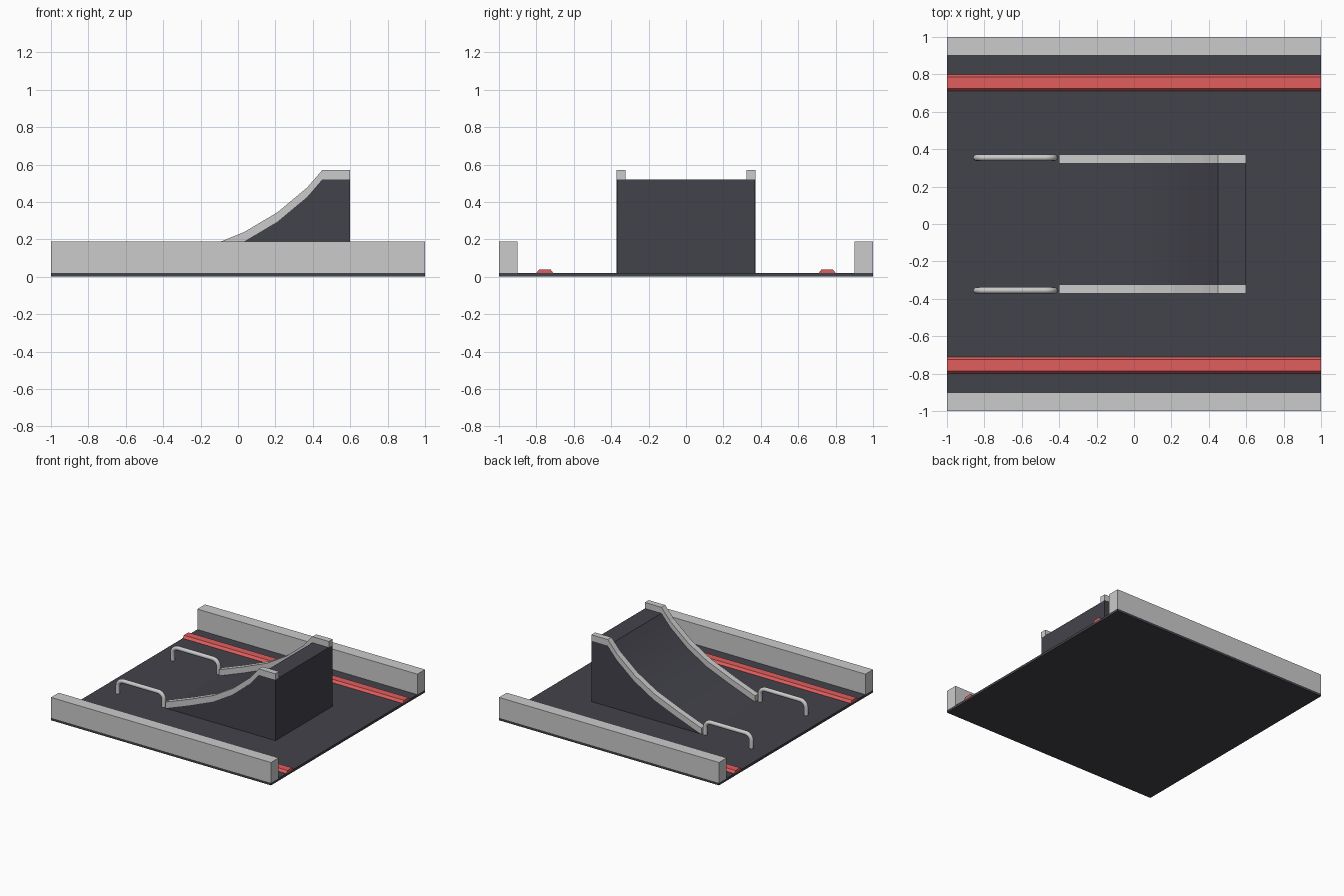
import bpy, math

if "Cube" in bpy.data.objects:
    bpy.data.objects.remove(bpy.data.objects["Cube"])


def material(name, color):
    m = bpy.data.materials.new(name)
    m.diffuse_color = color
    m.use_nodes = True
    m.node_tree.nodes["Principled BSDF"].inputs["Base Color"].default_value = m.diffuse_color
    return m


dark = material("dark_surface", (0.055, 0.055, 0.07, 1))
red = material("red_strip", (0.75, 0.11, 0.11, 1))


def extrude(name, profile, axis, a, b, mat=None, smooth=False):
    """Extrude a closed 2D profile along x (profile = y,z) or y (profile = x,z)."""
    n = len(profile)
    verts = [(d, p, z) if axis == "x" else (p, d, z) for d in (a, b) for p, z in profile]
    faces = [list(range(n)), list(range(n, 2 * n))]
    faces += [[i, (i + 1) % n, (i + 1) % n + n, i + n] for i in range(n)]
    me = bpy.data.meshes.new(name)
    me.from_pydata(verts, [], faces)
    ob = bpy.data.objects.new(name, me)
    bpy.context.collection.objects.link(ob)
    bpy.ops.object.select_all(action="DESELECT")
    ob.select_set(True)
    bpy.context.view_layer.objects.active = ob
    # consistent outward normals
    bpy.ops.object.mode_set(mode="EDIT")
    bpy.ops.mesh.select_all(action="SELECT")
    bpy.ops.mesh.normals_make_consistent(inside=False)
    bpy.ops.object.mode_set(mode="OBJECT")
    if mat:
        me.materials.append(mat)
    if smooth:
        bpy.ops.object.shade_smooth_by_angle(angle=math.radians(20))
    return ob


def handle(name, y):
    """Round tube bent into a low staple shape with rounded corners."""
    x0, x1, top, r = -0.843, -0.425, 0.13, 0.05
    pts = [(x0, 0.01)]
    for cx, start in ((x0 + r, 180), (x1 - r, 90)):
        for i in range(6):
            t = math.radians(start - 18 * i)
            pts.append((cx + r * math.cos(t), top - r + r * math.sin(t)))
    pts.append((x1, 0.01))
    cu = bpy.data.curves.new(name, "CURVE")
    cu.dimensions = "3D"
    cu.bevel_depth = 0.017
    cu.bevel_resolution = 4
    cu.use_fill_caps = True
    sp = cu.splines.new("POLY")
    sp.points.add(len(pts) - 1)
    for p, (x, z) in zip(sp.points, pts):
        p.co = (x, y, z, 1)
    ob = bpy.data.objects.new(name, cu)
    bpy.context.collection.objects.link(ob)
    bpy.ops.object.select_all(action="DESELECT")
    ob.select_set(True)
    bpy.context.view_layer.objects.active = ob
    bpy.ops.object.convert(target="MESH")
    bpy.ops.object.shade_smooth_by_angle(angle=math.radians(40))


# Floor slab
extrude("floor", [(-1, 0), (1, 0), (1, 0.02), (-1, 0.02)], "x", -1, 1, dark)

# Curved ramp with flat landing
slope = [(-0.4, 0.02), (-0.18, 0.102), (0.035, 0.19), (0.21, 0.294),
         (0.37, 0.427), (0.45, 0.52), (0.6, 0.52)]
extrude("ramp", slope + [(0.6, 0.015), (-0.4, 0.015)], "y", -0.37, 0.37, dark, True)

# Curb profile follows the ramp surface
curb = slope + [(x, z + 0.05) for x, z in reversed(slope)]

for side, s in (("front", -1), ("back", 1)):
    # Boundary wall
    extrude(side + "_wall", [(s * 0.9, 0.02), (s, 0.02), (s, 0.188), (s * 0.9, 0.188)], "x", -1, 1)
    # Red strip with sloped sides
    extrude(side + "_red_strip", [(s * 0.71, 0.02), (s * 0.8, 0.02), (s * 0.785, 0.04),
                                  (s * 0.725, 0.04)], "x", -1, 1, red)
    # Ramp edge curb
    extrude(side + "_ramp_curb", curb, "y", s * 0.323, s * 0.372)
    # Hand rail before the ramp
    handle(side + "_hand_rail", s * 0.355)
